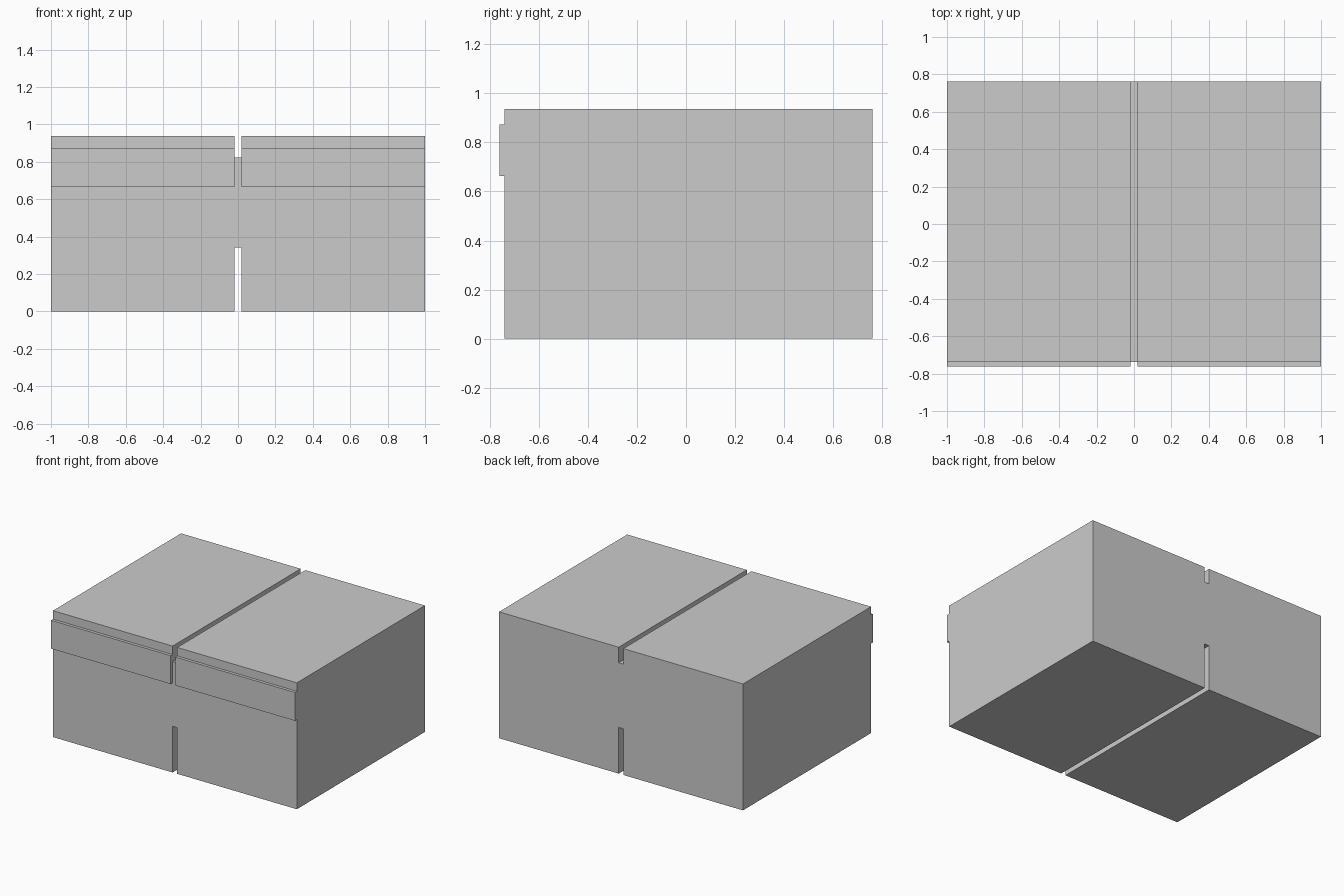
import bpy, bmesh

if "Cube" in bpy.data.objects:
    bpy.data.objects.remove(bpy.data.objects["Cube"])

HEIGHT = 0.937
GAP = 0.019                      # half width of the centre slots
FRONT, BACK = -0.739, 0.761
STRIP_FRONT = -0.761


def extrude_profile(name, points, y0, y1):
    """Extrude an x-z outline from y0 to y1."""
    bm = bmesh.new()
    face = bm.faces.new([bm.verts.new((x, y0, z)) for x, z in points])
    res = bmesh.ops.extrude_face_region(bm, geom=[face])
    verts = [g for g in res["geom"] if isinstance(g, bmesh.types.BMVert)]
    bmesh.ops.translate(bm, verts=verts, vec=(0, y1 - y0, 0))
    bmesh.ops.recalc_face_normals(bm, faces=bm.faces[:])
    mesh = bpy.data.meshes.new(name)
    bm.to_mesh(mesh)
    bm.free()
    obj = bpy.data.objects.new(name, mesh)
    bpy.context.collection.objects.link(obj)
    return obj


# Body: two blocks joined by a web, slotted above and below
right = [(GAP, 0.342), (GAP, 0), (1, 0), (1, HEIGHT), (GAP, HEIGHT), (GAP, 0.822)]
left = [(-x, z) for x, z in reversed(right)]
extrude_profile("cabinet_body", right + left, FRONT, BACK)

# Raised front strips, one on each half
for side, name in ((-1, "left_front_strip"), (1, "right_front_strip")):
    a, b = side * GAP, side
    extrude_profile(name, [(a, 0.664), (b, 0.664), (b, 0.874), (a, 0.874)],
                    STRIP_FRONT, FRONT)
